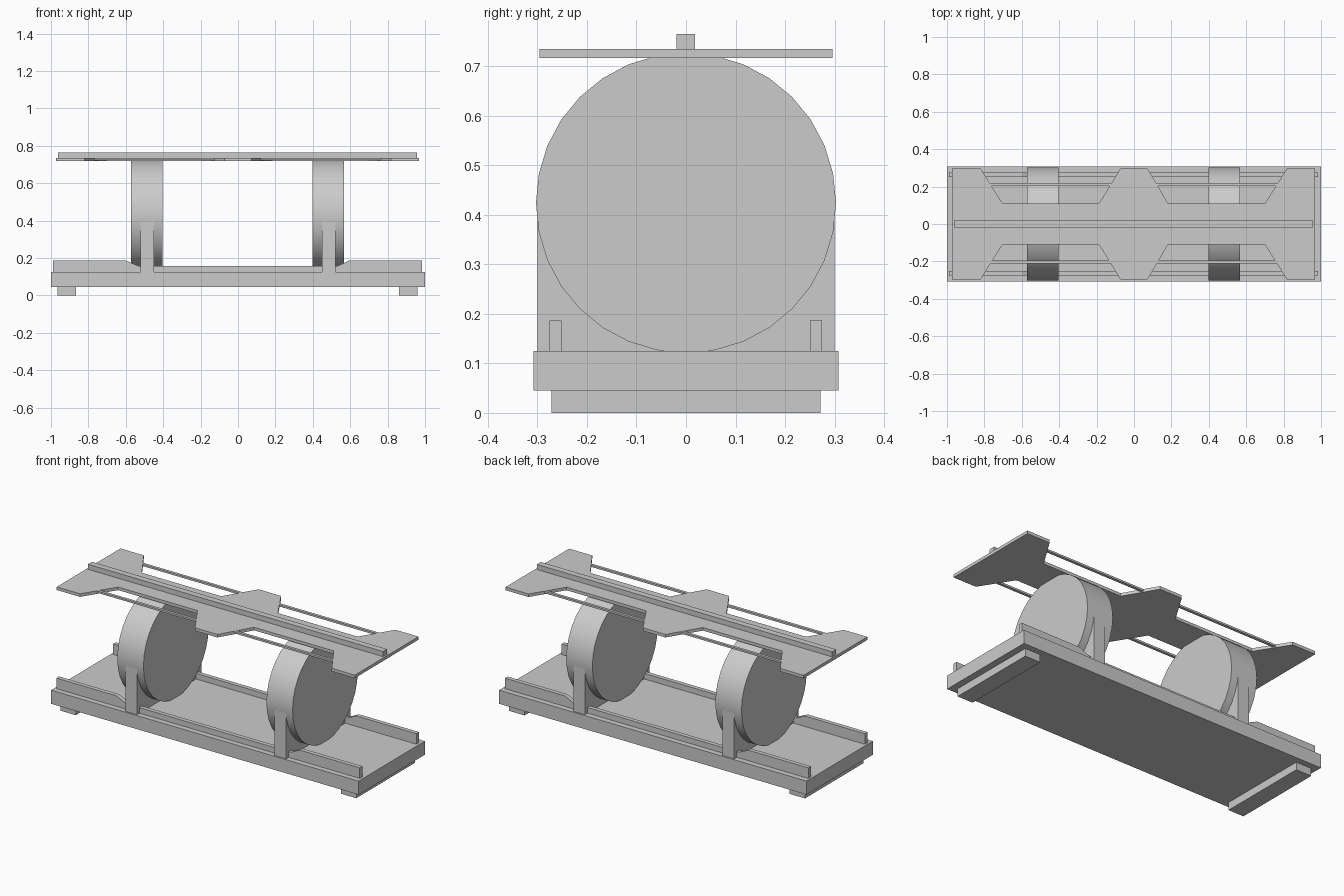
import bpy, bmesh
from math import pi
from mathutils import Matrix

if "Cube" in bpy.data.objects:
    bpy.data.objects.remove(bpy.data.objects["Cube"])


def prism(name, pts, lo, hi, axis="z"):
    """Extrude a closed outline; axis z uses (x, y) points, axis y uses (x, z)."""
    place = (lambda p, h: (p[0], p[1], h)) if axis == "z" else (lambda p, h: (p[0], h, p[1]))
    bm = bmesh.new()
    face = bm.faces.new([bm.verts.new(place(p, lo)) for p in pts])
    ext = bmesh.ops.extrude_face_region(bm, geom=[face])
    shift = (0, 0, hi - lo) if axis == "z" else (0, hi - lo, 0)
    bmesh.ops.translate(bm, vec=shift, verts=[v for v in ext["geom"] if isinstance(v, bmesh.types.BMVert)])
    bmesh.ops.recalc_face_normals(bm, faces=bm.faces)
    return finish(name, bm)


def finish(name, bm):
    me = bpy.data.meshes.new(name)
    bm.to_mesh(me)
    bm.free()
    ob = bpy.data.objects.new(name, me)
    bpy.context.collection.objects.link(ob)
    return ob


def box(name, x0, x1, y0, y1, z0, z1):
    return prism(name, [(x0, y0), (x1, y0), (x1, y1), (x0, y1)], z0, z1)


# Base slab and cross feet
box("base_slab", -1, 1, -0.308, 0.308, 0.045, 0.125)
box("foot_left", -0.965, -0.865, -0.272, 0.272, 0, 0.045)
box("foot_right", 0.86, 0.96, -0.272, 0.272, 0, 0.045)

# Stepped side rails, low between the drums
rail = [(-0.988, 0.125), (0.985, 0.125), (0.985, 0.187), (0.595, 0.187),
        (0.535, 0.158), (-0.535, 0.158), (-0.6, 0.187), (-0.988, 0.187)]
for side, y in (("front", -0.276), ("back", 0.25)):
    prism("side_rail_" + side, rail, y, y + 0.025, "y")

# Drums on their supports
for side, x0, x1 in (("left", -0.573, -0.403), ("right", 0.397, 0.567)):
    bm = bmesh.new()
    bmesh.ops.create_cone(bm, cap_ends=True, segments=32, radius1=0.303, radius2=0.303, depth=x1 - x0,
                          matrix=Matrix.Translation(((x0 + x1) / 2, 0, 0.424)) @ Matrix.Rotation(pi / 2, 4, "Y"))
    drum = finish("drum_" + side, bm)
    bpy.context.view_layer.objects.active = drum
    drum.select_set(True)
    bpy.ops.object.shade_smooth_by_angle()
    drum.select_set(False)
    mid = (x0 + x1) / 2 + 0.003
    box("drum_support_" + side, mid - 0.037, mid + 0.037, -0.3, 0.3, 0.125, 0.42)

# Notched top plate
edge = [(-0.972, 0.296), (-0.82, 0.296), (-0.703, 0.11), (-0.187, 0.11), (-0.073, 0.296),
        (0.073, 0.296), (0.182, 0.11), (0.7, 0.11), (0.817, 0.296), (0.967, 0.296)]
prism("top_plate", edge + [(x, -y) for x, y in reversed(edge)], 0.717, 0.735)

# Centre spine and thin rods bridging the notches
box("top_spine", -0.963, 0.957, -0.019, 0.018, 0.735, 0.765)
for side, y in (("front", -0.212), ("back", 0.203)):
    box("left_rod_" + side, -0.79, -0.11, y, y + 0.016, 0.723, 0.734)
    box("right_rod_" + side, 0.11, 0.79, y, y + 0.016, 0.723, 0.734)
